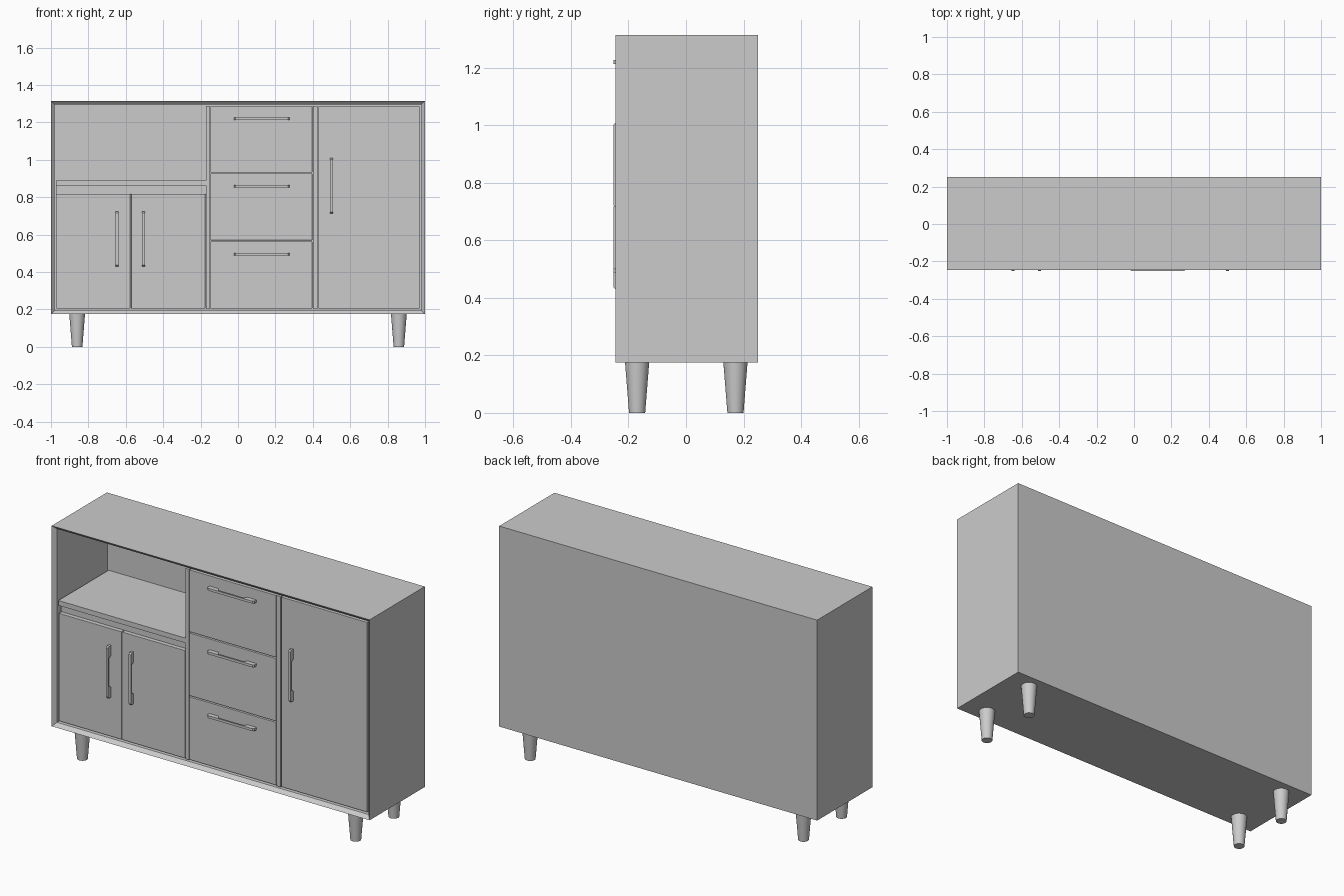
import bpy, bmesh, math
from mathutils import Matrix

cube = bpy.data.objects.get("Cube")
if cube:
    bpy.data.objects.remove(cube, do_unlink=True)

grey = bpy.data.materials.new("cabinet grey")
grey.use_nodes = True
COLOR = (0.6, 0.6, 0.6, 1)
grey.diffuse_color = COLOR
grey.node_tree.nodes["Principled BSDF"].inputs["Base Color"].default_value = COLOR

FRONT, BACK = -0.246, 0.25      # carcass depth
FACE = -0.226                   # plane of doors and drawers
INNER = 0.225                   # inside of the back panel
BOTTOM, TOP = 0.175, 1.315


def finish(name, bm):
    mesh = bpy.data.meshes.new(name)
    bm.normal_update()
    bm.to_mesh(mesh)
    bm.free()
    mesh.materials.append(grey)
    obj = bpy.data.objects.new(name, mesh)
    bpy.context.collection.objects.link(obj)
    return obj


def add_box(bm, x, y, z):
    size = Matrix.Diagonal((x[1] - x[0], y[1] - y[0], z[1] - z[0], 1))
    centre = Matrix.Translation([sum(r) / 2 for r in (x, y, z)])
    return bmesh.ops.create_cube(bm, size=1, matrix=centre @ size)


def box(name, x, y, z, bevel=0):
    bm = bmesh.new()
    add_box(bm, x, y, z)
    obj = finish(name, bm)
    if bevel:
        mod = obj.modifiers.new("soft edges", "BEVEL")
        mod.width = bevel
        mod.segments = 2
    return obj


# Carcass: a box with a chamfered front rim, hollowed from the front
bm = bmesh.new()
add_box(bm, (-1, 1), (FRONT, BACK), (BOTTOM, TOP))
bm.normal_update()
front = min(bm.faces, key=lambda f: f.calc_center_median().y)
bmesh.ops.inset_region(bm, faces=[front], thickness=0.028)
for v in front.verts:
    v.co.y = FACE
hollow = bmesh.ops.extrude_discrete_faces(bm, faces=[front])["faces"][0]
for v in hollow.verts:
    v.co.y = INNER
finish("carcass", bm)

# Partitions and the open shelf
LOW, HIGH = BOTTOM + 0.028, TOP - 0.028
box("left_partition", (-0.172, -0.15), (FACE, INNER), (LOW, HIGH))
box("right_partition", (0.4, 0.426), (FACE, INNER), (LOW, HIGH))
box("open_shelf", (-0.972, -0.172), (FACE, INNER), (0.862, 0.89))
box("shelf_slot_panel", (-0.972, -0.172), (FACE + 0.025, INNER), (0.815, 0.862))

# Doors
for name, x, top in (("left_door_outer", (-0.97, -0.576), 0.818),
                     ("left_door_inner", (-0.571, -0.175), 0.818),
                     ("tall_door", (0.43, 0.97), HIGH - 0.002)):
    box(name, x, (FACE, FACE + 0.025), (LOW + 0.003, top), 0.001)

# Drawers
for i, z in enumerate(((0.206, 0.563), (0.57, 0.926), (0.933, 1.285))):
    box(f"drawer_{i + 1}", (-0.147, 0.397), (FACE, INNER - 0.05), z, 0.001)


# Handles: a slim bowed grip between two pads, drawn along x
def handle(name, x, z, upright):
    half, tip = 0.148, -0.026
    profile = [(-half, 0), (-half, tip + 0.008), (-half + 0.008, tip), (half - 0.008, tip),
               (half, tip + 0.008), (half, 0), (0.09, 0), (0.08, tip + 0.007),
               (-0.08, tip + 0.007), (-0.09, 0)]
    bm = bmesh.new()
    face = bm.faces.new([bm.verts.new((px, py, -0.007)) for px, py in profile])
    ext = bmesh.ops.extrude_face_region(bm, geom=[face])["geom"]
    bmesh.ops.translate(bm, vec=(0, 0, 0.014),
                        verts=[v for v in ext if isinstance(v, bmesh.types.BMVert)])
    bmesh.ops.recalc_face_normals(bm, faces=bm.faces)
    obj = finish(name, bm)
    obj.location = (x, FACE, z)
    obj.rotation_euler.y = math.pi / 2 if upright else 0


for i, z in enumerate((0.495, 0.858, 1.22)):
    handle(f"drawer_handle_{i + 1}", 0.127, z, False)
for name, x, z in (("left_door_outer_handle", -0.647, 0.577),
                   ("left_door_inner_handle", -0.505, 0.577),
                   ("tall_door_handle", 0.5, 0.862)):
    handle(name, x, z, True)

# Tapered round legs
for side, x in (("left", 0.86), ("right", -0.86)):
    for end, y in (("front", -0.17), ("back", 0.172)):
        bm = bmesh.new()
        bmesh.ops.create_cone(bm, cap_ends=True, segments=32, radius1=0.028,
                              radius2=0.042, depth=BOTTOM)
        leg = finish(f"{end}_{side}_leg", bm)
        leg.location = (x, y, BOTTOM / 2)
        bpy.ops.object.select_all(action="DESELECT")
        leg.select_set(True)
        bpy.context.view_layer.objects.active = leg
        bpy.ops.object.shade_smooth_by_angle(angle=math.radians(35))
